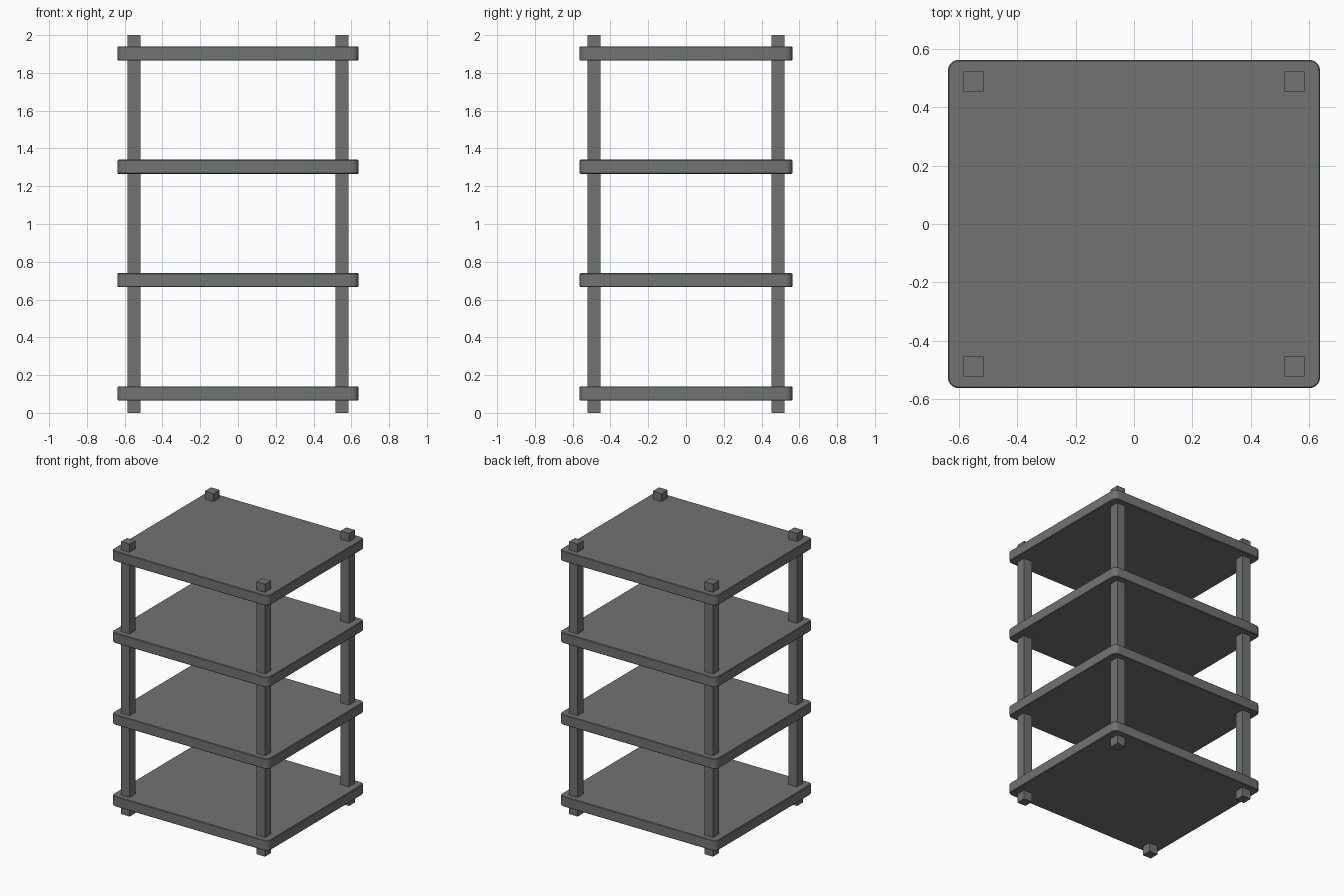
import bpy
import bmesh

cube = bpy.data.objects.get("Cube")
if cube:
    bpy.data.objects.remove(cube, do_unlink=True)

# One grey finish for the whole rack
GREY = (0.162, 0.174, 0.171, 1.0)
grey = bpy.data.materials.new("slate_grey")
grey.use_nodes = True
grey.diffuse_color = GREY
grey.node_tree.nodes["Principled BSDF"].inputs["Base Color"].default_value = GREY


def box(name, size, centre, corner=0.0, edge=0.0):
    """Box with optional rounded upright corners and a fine edge bevel."""
    bm = bmesh.new()
    bmesh.ops.create_cube(bm, size=1)
    bmesh.ops.scale(bm, vec=size, verts=bm.verts)
    if corner:
        upright = [e for e in bm.edges
                   if abs(e.verts[0].co.z - e.verts[1].co.z) > size[2] / 2]
        bmesh.ops.bevel(bm, geom=upright, offset=corner, segments=5,
                        profile=0.5, affect='EDGES')
    if edge:
        rims = [e for e in bm.edges
                if abs(e.verts[0].co.z - e.verts[1].co.z) < size[2] / 2]
        bmesh.ops.bevel(bm, geom=rims, offset=edge, segments=1,
                        profile=0.5, affect='EDGES')
    mesh = bpy.data.meshes.new(name)
    bm.to_mesh(mesh)
    bm.free()
    mesh.materials.append(grey)
    obj = bpy.data.objects.new(name, mesh)
    obj.location = centre
    bpy.context.scene.collection.objects.link(obj)
    return obj


# Four evenly spaced shelves with rounded corners
shelves = [box(f"shelf_{i + 1}", (1.275, 1.125, 0.075), (0, 0, 0.103 + 0.6 * i),
               corner=0.035, edge=0.004) for i in range(4)]

# Four square posts running through the shelves
for side, sx in (("left", 1), ("right", -1)):
    for end, sy in (("front", -1), ("back", 1)):
        box(f"{end}_{side}_post", (0.07, 0.07, 2.0), (sx * 0.55, sy * 0.487, 1.0))

# Smooth the rounded corners, keep hard edges crisp
bpy.ops.object.select_all(action='DESELECT')
for shelf in shelves:
    shelf.select_set(True)
bpy.context.view_layer.objects.active = shelves[0]
bpy.ops.object.shade_smooth_by_angle(angle=0.52)
